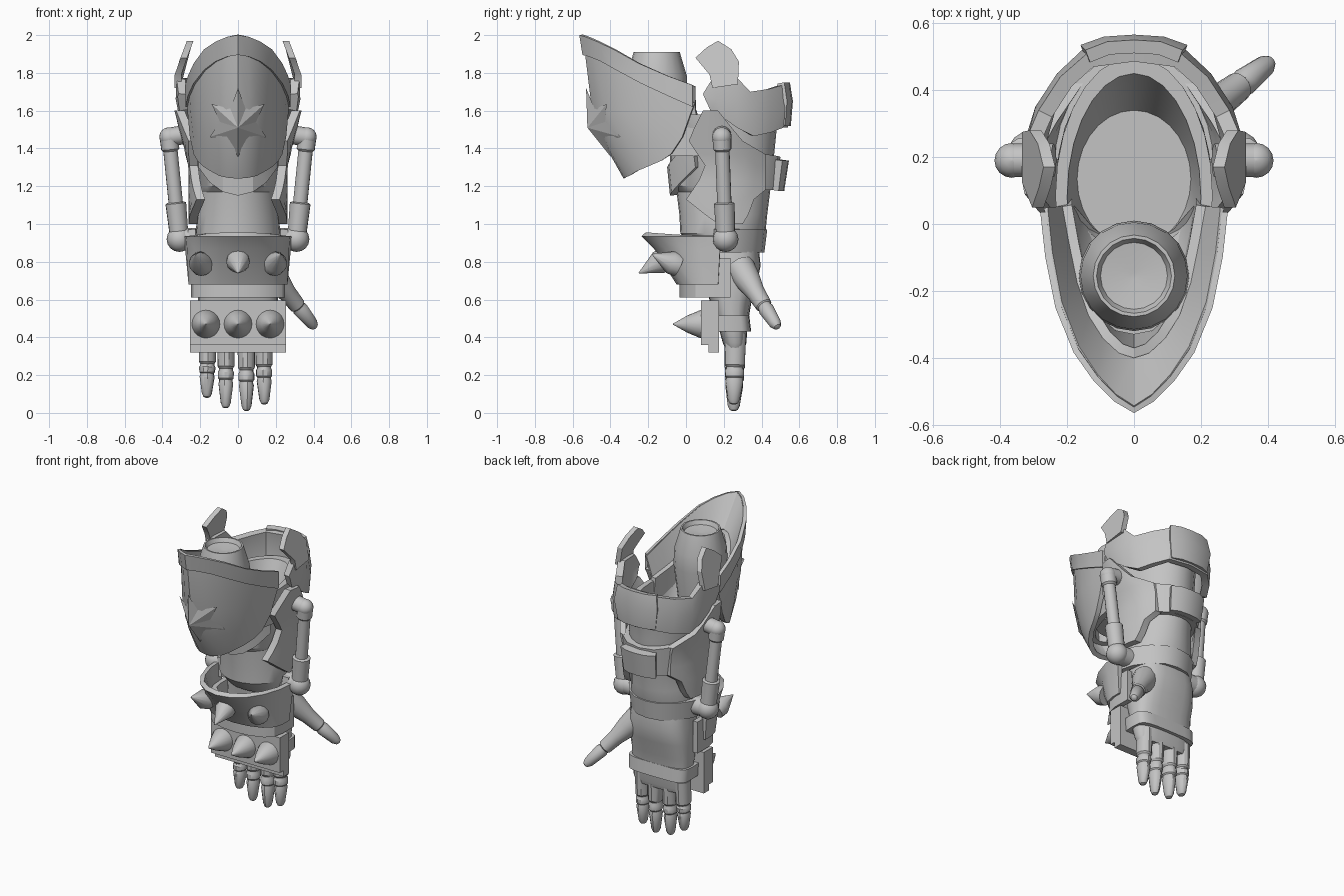
import bpy, bmesh, math
from mathutils import Vector

grey = bpy.data.materials.new("plain_grey")
grey.diffuse_color = (0.55, 0.55, 0.55, 1)


def shade(ob, angle):
    bpy.ops.object.select_all(action='DESELECT')
    ob.select_set(True)
    bpy.context.view_layer.objects.active = ob
    bpy.ops.object.shade_smooth_by_angle(angle=math.radians(angle))


def finish(name, verts, faces, angle=32, fix=True):
    me = bpy.data.meshes.new(name)
    me.from_pydata([tuple(v) for v in verts], [], faces)
    if fix:
        bm = bmesh.new()
        bm.from_mesh(me)
        bmesh.ops.remove_doubles(bm, verts=bm.verts, dist=1e-5)
        bmesh.ops.recalc_face_normals(bm, faces=bm.faces)
        bm.to_mesh(me)
        bm.free()
    ob = bpy.data.objects.new(name, me)
    bpy.context.collection.objects.link(ob)
    me.materials.append(grey)
    shade(ob, angle)
    return ob


def skin(name, rings, angle=32):
    """Closed skin over a list of equal-length rings, capped at both ends."""
    n = len(rings[0])
    verts = [v for r in rings for v in r]
    faces = [(i * n + j, i * n + (j + 1) % n, (i + 1) * n + (j + 1) % n, (i + 1) * n + j)
             for i in range(len(rings) - 1) for j in range(n)]
    faces += [tuple(range(n)), tuple(range(len(verts) - n, len(verts)))]
    return finish(name, verts, faces, angle)


def loft(name, rows, n=24, power=1.0):
    """Upright oval loft; each row is (z, half width, y front, y back)."""
    def pt(z, rx, y0, y1, a):
        c, s = math.cos(a), math.sin(a)
        c = math.copysign(abs(c) ** power, c)
        s = math.copysign(abs(s) ** power, s)
        return (rx * c, (y0 + y1) / 2 + (y1 - y0) / 2 * s, z)
    return skin(name, [[pt(*r, 2 * math.pi * k / n) for k in range(n)] for r in rows])


def tube(name, start, end, stations, n=16, deep=1.0):
    """Round part along a line; stations are (fraction, radius); deep stretches y."""
    a, b = Vector(start), Vector(end)
    q = (b - a).to_track_quat('Z', 'Y')
    rings = []
    for t, r in stations:
        c = a.lerp(b, t)
        offs = [q @ Vector((r * math.cos(k * 2 * math.pi / n), r * math.sin(k * 2 * math.pi / n), 0)) for k in range(n)]
        rings.append([c + Vector((o.x, o.y * deep, o.z)) for o in offs])
    return skin(name, rings)


def ball(name, c, r):
    st = [(0.5 - 0.5 * math.cos(math.pi * k / 8), max(r * math.sin(math.pi * k / 8), 0.001)) for k in range(9)]
    return tube(name, (c[0], c[1], c[2] - r), (c[0], c[1], c[2] + r), st)


def shell(name, rows, thick, rear=False):
    """Mirrored curved sheet; rows run top to bottom, points centre to side."""
    full = [[(-x, y, z) for x, y, z in reversed(r[1:])] + list(r) for r in rows]
    n = len(full[0])
    faces = [(i * n + j, (i + 1) * n + j, (i + 1) * n + j + 1, i * n + j + 1)
             for i in range(len(full) - 1) for j in range(n - 1)]
    ob = finish(name, [p for r in full for p in r], faces, fix=False)
    m = ob.modifiers.new("thickness", 'SOLIDIFY')
    m.thickness, m.offset = thick, (1 if rear else -1)
    bpy.ops.object.modifier_apply(modifier=m.name)
    shade(ob, 28)
    return ob


def plates(name, outline, xf, thick):
    """Pair of side plates from a (y, z) outline; xf gives the outer x."""
    for side, s in (("right", 1), ("left", -1)):
        skin(f"{side}_{name}", [[(s * (xf(y, z) - d), y, z) for y, z in outline] for d in (0, thick)])


def box(name, x, y0, y1, z0, z1):
    return skin(name, [[(-x, y, z0), (x, y, z0), (x, y, z1), (-x, y, z1)] for y in (y0, y1)])


# front shield, its raised trim, and the funnel and liner inside it
top = [(0, -.565, 2.0), (.06, -.53, 1.99), (.12, -.47, 1.965), (.18, -.385, 1.925), (.235, -.25, 1.85), (.265, -.1, 1.785), (.28, .035, 1.735)]
low = [(0, -.548, 1.895), (.06, -.51, 1.885), (.12, -.45, 1.86), (.18, -.37, 1.815), (.235, -.24, 1.745), (.265, -.1, 1.68), (.278, .035, 1.62)]
mid = [(0, -.50, 1.62), (.06, -.475, 1.615), (.115, -.425, 1.61), (.17, -.34, 1.6), (.22, -.23, 1.59), (.25, -.1, 1.585), (.268, .03, 1.60)]
mid2 = [(0, -.42, 1.40), (.06, -.41, 1.40), (.11, -.37, 1.41), (.16, -.305, 1.42), (.205, -.215, 1.43), (.235, -.11, 1.44), (.255, -.02, 1.46)]
bot = [(0, -.33, 1.24), (.055, -.325, 1.245), (.1, -.30, 1.255), (.145, -.26, 1.28), (.185, -.2, 1.305), (.215, -.13, 1.335), (.235, -.08, 1.37)]
line = [(0, -.41, 1.80), (.05, -.395, 1.79), (.1, -.35, 1.76), (.145, -.28, 1.72), (.18, -.18, 1.67), (.205, -.06, 1.63), (.225, .05, 1.6)]
shell("shield_trim", [top, low], 0.018)
shell("shield_plate", [[(x * .97, y + .012, z + .02) for x, y, z in low], mid, mid2, bot], 0.03)
shell("shield_funnel", [[(x * .96, y + .012, z - .01) for x, y, z in top], line], 0.012)
shell("shield_liner", [line, [(x, y + .04, 1.36) for x, y, z in line]], 0.04)


# faceted star boss on the shield
def shield_y(x, z):
    return -.455 - .36 * (z - 1.5) + 4 * x * x


star = [(0, 1.72), (.04, 1.61), (.14, 1.635), (.095, 1.54), (.15, 1.46), (.05, 1.44), (0, 1.355)]
star += [(-x, z) for x, z in reversed(star[1:-1])]
sv = [(x, shield_y(x, z) + .005, z) for x, z in star] + [(0, -.522, 1.51)]
finish("shield_star", sv, [(i, (i + 1) % 12, 12) for i in range(12)], 5)

# capped post behind the shield
tube("shield_post", (0, -.155, 1.38), (0, -.155, 1.91),
     [(0, .13), (.55, .165), (.76, .16), (1, .122), (1, .112), (.95, .10), (.93, .01)], 20)

# hollow forearm
loft("forearm", [(.86, .2, .06, .38), (.95, .225, -.03, .42), (1.05, .215, -.035, .43), (1.17, .20, -.05, .445),
                 (1.2, .21, -.085, .45), (1.4, .215, -.085, .47), (1.5, .23, -.2, .48), (1.58, .235, -.33, .50),
                 (1.58, .20, -.29, .45), (1.36, .17, -.07, .34)], 28)
# raised collar at the front of the forearm
shell("front_collar", [
    [(0, -.1, 1.3), (.08, -.09, 1.32), (.15, -.04, 1.38), (.21, .03, 1.46)],
    [(0, -.085, 1.15), (.08, -.075, 1.17), (.15, -.03, 1.22), (.21, .05, 1.3)]], .04)

# rear elbow cuff
shell("elbow_cuff", [
    [(0, .53, 1.74), (.14, .51, 1.735), (.22, .44, 1.715), (.285, .34, 1.70), (.315, .27, 1.775), (.325, .14, 1.77), (.315, .09, 1.69)],
    [(0, .55, 1.62), (.15, .525, 1.62), (.23, .45, 1.61), (.295, .35, 1.6), (.32, .27, 1.64), (.33, .16, 1.66), (.32, .095, 1.675)],
    [(0, .54, 1.51), (.15, .515, 1.51), (.22, .45, 1.485), (.275, .36, 1.465), (.30, .27, 1.51), (.31, .2, 1.56), (.31, .13, 1.6)]],
    .045, True)
shell("elbow_back_plate", [
    [(0, .55, 1.75), (.08, .545, 1.75), (.145, .52, 1.75)],
    [(0, .566, 1.65), (.09, .56, 1.65), (.16, .535, 1.65)],
    [(0, .555, 1.52), (.08, .55, 1.52), (.14, .525, 1.52)]], .04, True)
plates("elbow_ear", [(.05, 1.88), (.11, 1.935), (.17, 1.97), (.24, 1.925), (.28, 1.86), (.275, 1.74), (.14, 1.72), (.125, 1.79)],
       lambda y, z: .335 - .38 * max(0, z - 1.8), .035)


# mid-arm wing plates, wrapped round the forearm and flared at the top
def wing_x(y, z):
    return .262 * math.sqrt(max(.05, 1 - ((y - .18) / .33) ** 2)) + .25 * max(0, z - 1.3)


wing = [(1.6, .09, .17), (1.5, .04, .25), (1.44, .015, .3), (1.37, .06, .42), (1.31, .1, .42), (1.235, .07, .42),
        (1.18, .035, .42), (1.13, .0, .36), (1.05, .1, .33), (1.0, .17, .3)]
for side, s in (("right", 1), ("left", -1)):
    rings = []
    for z, ya, yb in wing:
        ys = [ya + (yb - ya) * k / 6 for k in range(7)]
        rings.append([(s * wing_x(y, z), y, z) for y in ys] + [(s * (wing_x(y, z) - .045), y, z) for y in reversed(ys)])
    skin(f"{side}_arm_wing", rings)
shell("arm_band", [
    [(0, .50, 1.355), (.1, .485, 1.36), (.18, .42, 1.37), (.235, .31, 1.38), (.26, .2, 1.38)],
    [(0, .475, 1.18), (.1, .465, 1.18), (.18, .4, 1.18), (.23, .3, 1.18), (.25, .2, 1.18)]], .05, True)
shell("arm_back_plate", [
    [(0, .545, 1.335), (.07, .54, 1.335), (.13, .51, 1.335)],
    [(0, .52, 1.175), (.07, .515, 1.175), (.12, .49, 1.175)]], .06, True)

# side pistons
for side, s in (("right", 1), ("left", -1)):
    up, dn = (s * .365, .19, 1.46), (s * .31, .21, .92)
    ball(f"{side}_piston_top", up, .052)
    tube(f"{side}_piston_pin", up, (s * .24, .19, 1.48), [(0, .05), (1, .05)])
    tube(f"{side}_piston_rod", up, dn, [(0, .05), (.12, .048), (.14, .038), (1, .038)])
    tube(f"{side}_piston_sleeve", up, dn, [(.64, .045), (.65, .055), (.93, .05), (1, .05)])
    ball(f"{side}_piston_foot", dn, .068)
    tube(f"{side}_piston_foot_pin", dn, (s * .2, .21, .92), [(0, .06), (1, .06)])

# wrist cuff, lower skirt and rear wrist band
ctop = [(0, -.235), (.09, -.215), (.17, -.16), (.235, -.06), (.275, .06), (.285, .18)]
cmid = [(0, -.17), (.09, -.155), (.17, -.11), (.23, -.03), (.27, .07), (.28, .18)]
cbot = [(0, -.05), (.1, -.04), (.19, -.01), (.245, .04), (.262, .1), (.262, .17)]
lift = lambda pts, z: [(x, y, z) for x, y in pts]
shell("wrist_cuff", [lift(ctop, .935), lift(cmid, .87), lift(cbot, .68)], .03)
skirt = [(0, -.035), (.1, -.025), (.19, .005), (.235, .05), (.25, .12), (.25, .235)]
shell("wrist_skirt", [lift(skirt, .82), lift(skirt, .61)], .035)
back = [(0, .43), (.09, .415), (.17, .36), (.235, .27), (.265, .16)]
shell("wrist_back_band", [lift(back, .97), [(x * .96, y - .015, .85) for x, y in back]], .04, True)

# spikes on the wrist cuff
for nm, base, tip in (("centre", (0, -.10, .82), (0, -.25, .74)),
                      ("right", (.19, -.04, .78), (.225, -.18, .84)), ("left", (-.19, -.04, .78), (-.225, -.18, .84))):
    tube(f"{nm}_wrist_spike", base, tip, [(0, .06), (.3, .062), (1, .002)], 12)

# knuckle guard with cones and strap
box("knuckle_block", .255, .08, .175, .36, .595)
box("knuckle_lip", .255, .12, .175, .32, .37)
for x in (-.17, 0, .17):
    tube("knuckle_cone", (x, .1, .47), (x, -.07, .47), [(0, .074), (.15, .074), (.55, .045), (1, .002)], 20)
loft("knuckle_strap", [(.43, .215, .13, .345), (.515, .22, .13, .335)], 24, .45)

# hand
loft("palm", [(.88, .19, .08, .385), (.78, .205, .09, .395), (.68, .215, .1, .375), (.58, .21, .13, .345),
              (.46, .205, .17, .325), (.37, .195, .195, .32), (.34, .18, .21, .31)], 24, .7)
for x, tip in ((-.165, .08), (-.065, .025), (.045, .01), (.14, .045)):
    tube("finger", (x * .97, .262, .42), (x, .252, tip),
         [(0, .047), (.44, .045), (.47, .037), (.49, .037), (.52, .043), (.6, .042), (.62, .036), (.64, .036),
          (.67, .04), (.93, .027), (.985, .018), (1, .008)], 12, 1.2)
tube("thumb", (.15, .285, .77), (.41, .487, .45),
     [(0, .08), (.2, .07), (.42, .05), (.63, .044), (.645, .037), (.665, .037), (.69, .042), (.93, .032), (.985, .02), (1, .008)], 14)
